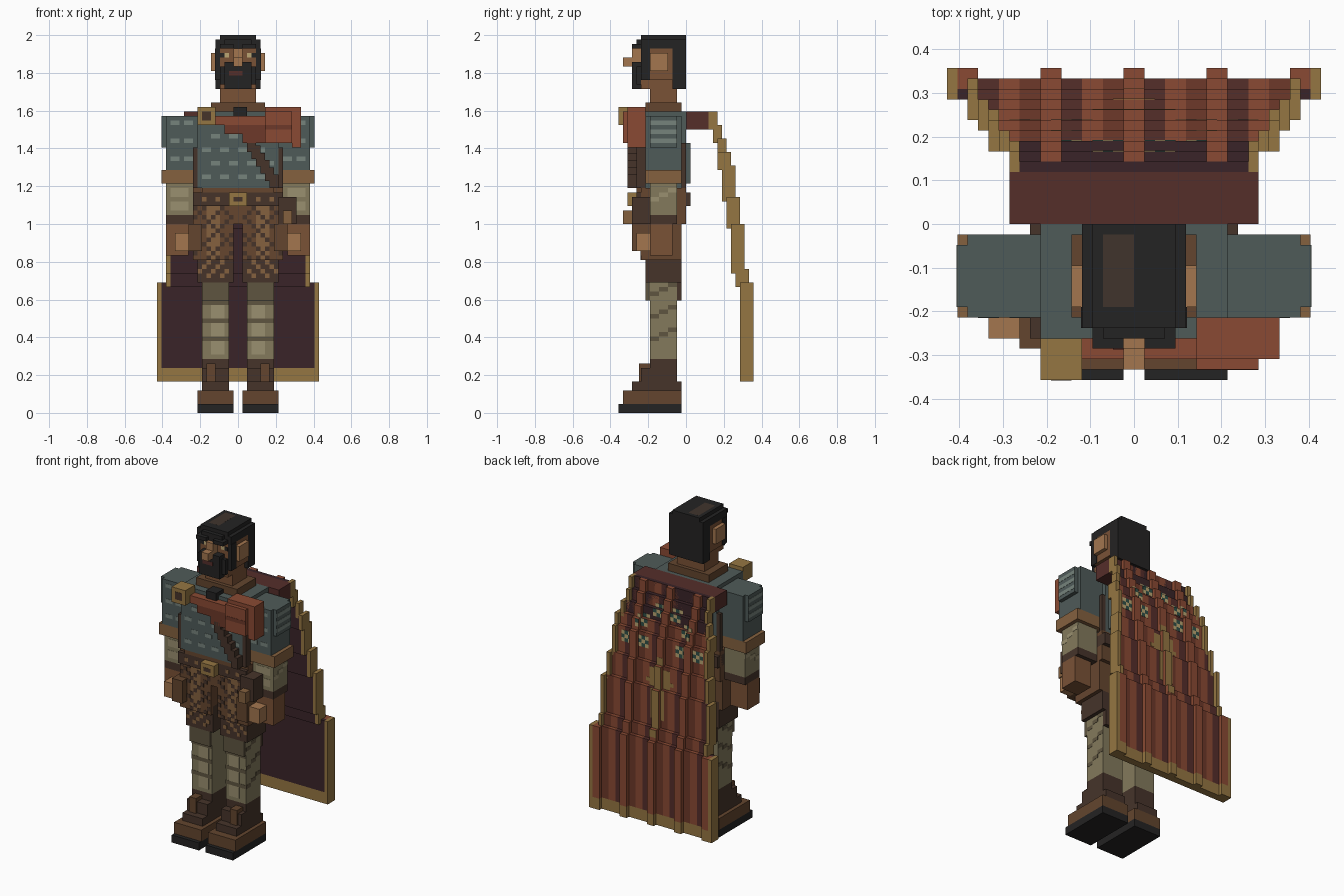
import bpy
import bmesh
from mathutils import Matrix, Vector

cube = bpy.data.objects.get("Cube")
if cube:
    bpy.data.objects.remove(cube, do_unlink=True)

UNIT = 1 / 42  # one modelling block; every size below is in blocks
SKIN_DEEP = 0.06  # thickness of painted-on pattern tiles

PALETTE = {
    "black": "242323", "hair_light": "40342c", "skin": "7a5236", "skin_light": "a3764f",
    "leather": "46342a", "leather_mid": "63452e", "tan": "85613f", "shorts": "66462f",
    "shirt": "4f5b59", "shirt_light": "76837c", "cloth": "837a5c", "cloth_light": "9a9070",
    "cloth_dark": "5f5540", "brick": "8a4a33", "brick_dark": "6d3829", "maroon": "552e2a",
    "lining": "3a2428", "gold": "957642", "hem": "7a5a33", "cream": "bba673", "teal": "2f4f47",
}


def linear(channel):
    return channel / 12.92 if channel < 0.04 else ((channel + 0.055) / 1.055) ** 2.4


def make_material(name, code):
    color = [linear(value / 255) for value in bytes.fromhex(code)] + [1]
    mat = bpy.data.materials.new(name)
    mat.use_nodes = True
    mat.diffuse_color = color
    shader = mat.node_tree.nodes["Principled BSDF"]
    shader.inputs["Base Color"].default_value = color
    shader.inputs["Roughness"].default_value = 0.9
    return mat


MATERIALS = {name: make_material(name, code) for name, code in PALETTE.items()}


def part(name, color, *boxes):
    """One object made of boxes given as x, x, y, y, z, z limits."""
    bm = bmesh.new()
    for box in boxes:
        low, high = Vector(box[::2]), Vector(box[1::2])
        place = Matrix.Translation((low + high) / 2 * UNIT)
        size = Matrix.Diagonal(((high - low) * UNIT).to_4d())
        size[3][3] = 1
        bmesh.ops.create_cube(bm, size=1, matrix=place @ size)
    mesh = bpy.data.meshes.new(name)
    bm.to_mesh(mesh)
    bm.free()
    mesh.materials.append(MATERIALS[color])
    obj = bpy.data.objects.new(name, mesh)
    bpy.context.scene.collection.objects.link(obj)
    return obj


def pair(name, color, *boxes):
    """Left part as given, right part mirrored across x."""
    part("left_" + name, color, *boxes)
    part("right_" + name, color, *[(-b[1], -b[0], *b[2:]) for b in boxes])


def front_tile(x, width, y, z, height=1):
    return (x, x + width, y - SKIN_DEEP, y, z, z + height)


# Boots
pair("boot_sole", "black", (1, 9, -15, -1, 0, 2))
pair("boot_foot", "leather_mid", (1, 9, -14, -1, 2, 5))
pair("boot_shaft", "leather", (2, 8, -8, -2, 5, 12), (2, 8, -12, -1, 5, 7), (2, 8, -10, -2, 7, 10))
pair("boot_strap", "leather_mid", (5, 7, -10.5, -8, 7, 11))

# Legs with wrapped bands
pair("shin_wrap", "cloth", (2, 8, -8, -2, 12, 29))
pair("shin_highlight", "cloth_light", *[front_tile(3, 3, -8, z, 3) for z in (13, 17, 21)])
pair("shin_band", "cloth_dark", *[front_tile(2, 6, -8, z) for z in (16, 20, 24)])
pair("shin_side_band", "cloth_dark",
     *[(8, 8 + SKIN_DEEP, y, y + 2, z + y / 2, z + y / 2 + 1) for z in (20, 25, 30) for y in (-8, -6, -4)])
pair("knee_flap", "cloth_dark", (2, 8, -9, -8, 25, 29))
pair("knee_back", "leather", (2, 8, -2, -1, 25, 29))

# Shorts with a woven diamond pattern
pair("shorts_cuff", "leather", (1, 9, -9, -1, 29, 36))
pair("shorts_leg", "shorts", (1, 10, -10, -1, 34, 42))
part("shorts_hips", "shorts", (-10, 10, -10, 0, 42, 50))
pair("shorts_panel", "tan", front_tile(4, 3, -10, 34, 12))
pair("shorts_weave", "leather",
     *[front_tile(x, 1, -10 - SKIN_DEEP, z) for x in range(1, 10) for z in range(34, 46)
       if (x + z) % 4 == 0 or (x - z) % 6 == 0])
pair("cuff_weave", "tan",
     *[front_tile(x, 1, -9, z) for x in range(2, 9) for z in range(30, 34) if (x + z) % 3 == 0])

# Belt, buckle and pouches
part("belt", "leather", (-10, 10, -11, 1, 46, 49))
part("belt_lip", "shorts", (-8, 8, -11, 0, 49, 50))
part("belt_buckle", "gold", (-2, 2, -13, -11, 46, 49))
part("buckle_centre", "leather", front_tile(-1, 2, -13, 47))
pair("belt_stud", "tan", front_tile(4, 1, -11, 47), front_tile(7, 1, -11, 47))
part("hip_pouch", "leather", (9, 13, -12, -8, 42, 48))
part("pouch_flap", "tan", (10, 12, -14, -12, 42, 45))
pair("side_bag", "leather_mid", (8, 11, -12, -8, 36, 42))

# Shirt body with short woven dashes
part("torso", "shirt", (-9, 9, -11, 0, 50, 67), (-8, 8, 0, 1, 51, 60))
part("shirt_dashes", "shirt_light",
     *[front_tile(x, 2, -11, z) for row, z in enumerate(range(52, 67, 3))
       for x in range(-8 + row % 2 * 2, 8, 4)])
pair("side_seam", "leather", (9, 10, -11, -9, 50, 59), (9, 10, -1, 0, 50, 60))
part("collar", "leather_mid", (-6, 6, -9, -1, 67, 69))
part("collar_knot", "black", (-1, 2, -12, -9, 66, 68))

# Arms
pair("sleeve", "shirt", (9, 17, -8, -2, 59, 66), (9, 16, -9, -1, 54, 66))
pair("sleeve_stripes", "shirt_light",
     *[(17, 17 + SKIN_DEEP, -8, -2, z, z + 1) for z in (60, 62, 64)],
     *[front_tile(x, 2, -9, z) for z in (56, 60, 64) for x in (10, 13)])
pair("sleeve_cuff", "tan", (8, 17, -9, -1, 51, 54))
pair("forearm", "cloth", (10, 16, -8, -2, 44, 51))
pair("forearm_wrap", "cloth_light", front_tile(11, 4, -8, 45, 2), front_tile(11, 4, -8, 48, 2),
     *[(16, 16 + SKIN_DEEP, y, y + 2, 51 + y / 2, 52 + y / 2) for y in (-8, -6, -4)])
pair("wrist_band", "leather", (10, 16, -8, -2, 42, 44))
pair("hand", "skin", (11, 16, -8, -3, 35, 42))
pair("thumb", "skin_light", (11, 14, -11, -8, 36, 40))

# Shoulder drape, brooch and chest strap
part("drape_shoulder", "brick", (6, 14, -13, -9, 63, 68), (12, 14, -13, -9, 59, 63))
part("drape_folds", "brick", (6, 12, -14, -11, 60, 67), (-5, 6, -13, -11, 64, 66))
part("drape_shadow", "brick_dark", (-3, 6, -13, -11, 62, 64), (1, 6, -13, -11, 60, 62),
     front_tile(6, 6, -14, 63))
part("brooch", "gold", (-9, -5, -15, -11, 64, 68))
part("brooch_centre", "leather", front_tile(-8, 2, -15, 65, 2))
part("chest_strap", "leather", *[(2 + i, 4 + i, -13, -11, 58 - i * 1.6, 61 - i * 1.6) for i in range(6)])

# Head
part("neck", "skin", (-4, 4, -8, -2, 69, 72))
part("face", "skin", (-4, 4, -10, -2, 72, 81), (-5, 5, -9, -3, 74, 81))
part("hair", "black", (-5, 5, -10, 0, 81, 83), (-3, 3, -11, -10, 81, 83),
     (-4, 4, -10, 0, 83, 84), (-5, 5, -3, 0, 72, 81))
part("hair_streak", "hair_light", (-3, 0, -8, -1, 84 - SKIN_DEEP, 84 + SKIN_DEEP / 9))
pair("sideburn", "black", (4, 5.1, -10, -8, 74, 81))
pair("ear", "skin_light", (5, 6, -8, -4, 76, 80))
part("beard", "black", (-4, 4, -11, -9, 73, 77), (-3, 3, -12, -10, 72, 78))
part("mouth", "maroon", front_tile(-2, 3, -12, 75))
part("nose", "skin_light", (-1, 1, -14, -10, 77, 79), (-1, 1, -12, -10, 79, 81))
pair("brow", "black", (1, 4, -12, -10, 81, 82))
pair("eye", "cream", front_tile(2, 1, -10, 79))
pair("pupil", "black", front_tile(3, 1, -10, 79))

# Cape tiers: bottom, top, front, back, half width
TIERS = [
    (7, 10, 12, 14, 18), (10, 29, 12, 14, 18), (28, 32, 11, 13, 16), (31, 42, 10, 12, 16),
    (41, 48, 9, 11, 15), (47, 55, 8, 10, 14), (54, 58, 7, 9, 14), (57, 61, 7, 8, 13),
    (60, 64, 6, 7, 12), (63, 67, 5, 6, 12),
]


def cape_back(x, z):
    """Outer y of the cape under the block column at x, z."""
    fold = (x + 1) % 8 < 2
    return max(t[3] for t in TIERS if t[0] <= z < t[1]) + fold


cape = {color: [] for color in ("lining", "brick", "brick_dark", "maroon", "gold")}
for low, high, front, back, half in TIERS:
    hem = low == TIERS[0][0]
    inner = half - 1
    cape["gold" if hem else "lining"].append((-inner, inner, front, front + 1, low, high))
    for side in (-half, inner):
        cape["gold"].append((side, side + 1, front, back + 1, low, high))
    for fold in range(-24, 17, 8):
        strips = (("brick", -1, 1, 1), ("maroon", 1, 3, 0), ("brick", 3, 5, 0), ("brick_dark", 5, 7, 0))
        for color, start, end, rise in strips:
            left, right = max(fold + start, -inner), min(fold + end, inner)
            if left < right:
                cape["gold" if hem else color].append((left, right, front + 1, back + rise, low, high))
for color, boxes in cape.items():
    part("cape_" + color, color, *boxes)
part("cape_yoke", "maroon", (-12, 12, 0, 5, 63, 67))


def cape_tile(x, z):
    y = cape_back(x, z)
    return (x, x + 1, y, y + SKIN_DEEP, z, z + 1)


# Cape embroidery: an arch of flowers over a central stem
petals, leaves = [], []
for center, height in ((2, 60), (6, 57), (10, 52), (5, 52)):
    for x in (center, -center - 1):
        for dx in (-1, 0, 1):
            for dz in (-1, 0, 1):
                group = petals if (dx + dz) % 2 == 0 else leaves
                group.append(cape_tile(x + dx, height + dz))
part("cape_flower_petals", "cream", *petals)
part("cape_flower_leaves", "teal", *leaves)
stem = [cape_tile(x, z) for z in range(30, 50) for x in range(-5, 5)
        if abs(x + 0.5) < (1 if z < 34 else 2 if z < 41 else z - 39 if z < 44 else 3 if z < 47 else 1)]
part("cape_stem", "gold", *stem)
